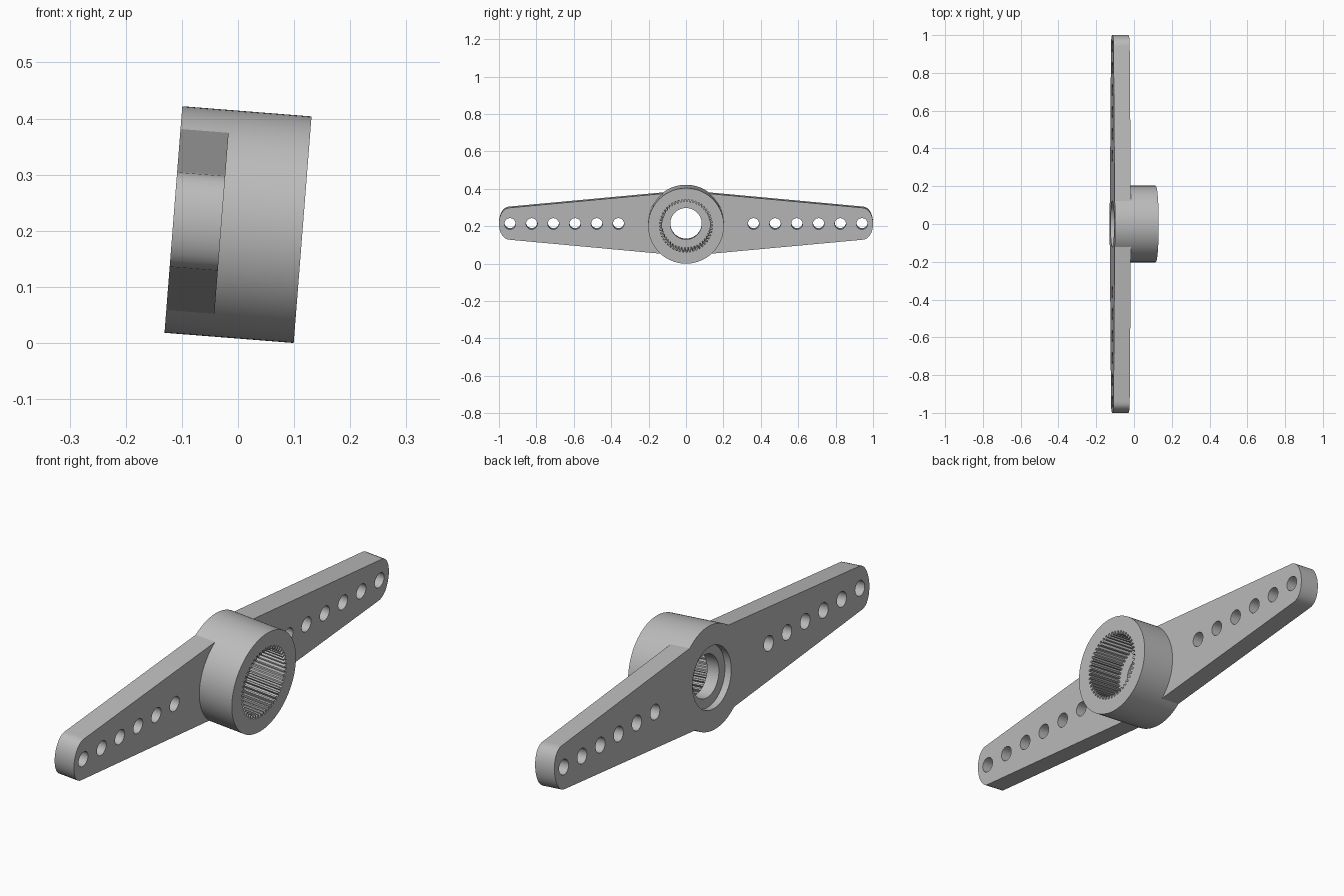
import bpy, bmesh
from math import sin, cos, pi, radians

cube = bpy.data.objects.get("Cube")
if cube:
    bpy.data.objects.remove(cube, do_unlink=True)

HUB_R, HALF_LEN, ARM_THICK = 0.2025, 0.1155, 0.086
BACK = -HALF_LEN

grey = bpy.data.materials.new("grey plastic")
grey.use_nodes = True
colour = (0.5, 0.5, 0.5, 1)
grey.diffuse_color = colour
grey.node_tree.nodes["Principled BSDF"].inputs["Base Color"].default_value = colour


def prism(name, outline, x0, x1):
    """Extrude a (y, z) outline along x."""
    bm = bmesh.new()
    face = bm.faces.new([bm.verts.new((x0, y, z)) for y, z in outline])
    ext = bmesh.ops.extrude_face_region(bm, geom=[face])
    for v in ext["geom"]:
        if isinstance(v, bmesh.types.BMVert):
            v.co.x = x1
    bmesh.ops.recalc_face_normals(bm, faces=bm.faces)
    mesh = bpy.data.meshes.new(name)
    bm.to_mesh(mesh)
    bm.free()
    mesh.materials.append(grey)
    ob = bpy.data.objects.new(name, mesh)
    bpy.context.collection.objects.link(ob)
    return ob


def circle(r, n, cy=0):
    return [(cy + r * cos(2 * pi * i / n), r * sin(2 * pi * i / n)) for i in range(n)]


def combine(body, other, operation):
    """Apply a boolean and discard the helper."""
    bpy.context.view_layer.objects.active = body
    mod = body.modifiers.new(operation, "BOOLEAN")
    mod.operation, mod.object, mod.solver = operation, other, "EXACT"
    bpy.ops.object.modifier_apply(modifier=mod.name)
    bpy.data.objects.remove(other, do_unlink=True)


# Tapered double arm with rounded tips
ROOT, TIP, TIP_Y = 0.173, 0.086, 0.94
tip = []
for i in range(17):
    a = -pi / 2 + pi * i / 16
    tip.append((TIP_Y + (1 - TIP_Y) * abs(cos(a)) ** 0.9, TIP * sin(a)))
outline = [(0, -ROOT)] + tip + [(0, ROOT)] + [(-y, -z) for y, z in tip]
body = prism("two_arm_lever", outline, BACK, BACK + ARM_THICK)

# Hub
combine(body, prism("hub", circle(HUB_R, 96), BACK, HALF_LEN), "UNION")

# Toothed bore open to the front
TEETH = 48
spline = []
for i in range(TEETH):
    for frac, r in ((0, 0.142), (0.35, 0.142), (0.5, 0.128), (0.85, 0.128)):
        a = 2 * pi * (i + frac) / TEETH
        spline.append((r * cos(a), r * sin(a)))
combine(body, prism("bore_cutter", spline, HALF_LEN - 0.15, 0.3), "DIFFERENCE")

# Screw hole and shallow recess at the back
combine(body, prism("screw_cutter", circle(0.084, 64), -0.3, 0.05), "DIFFERENCE")
combine(body, prism("recess_cutter", circle(0.122, 64), -0.3, BACK + 0.028), "DIFFERENCE")

# Linkage holes along both arms
for side in (-1, 1):
    for i in range(6):
        hole = prism("hole_cutter", circle(0.03, 32, side * (0.361 + 0.116 * i)), -0.3, 0.3)
        combine(body, hole, "DIFFERENCE")

# Tilt and stand on the ground
tilt = radians(4.5)
body.rotation_euler.y = tilt
body.location.z = HUB_R * cos(tilt) + HALF_LEN * sin(tilt)

bpy.ops.object.select_all(action="DESELECT")
body.select_set(True)
bpy.context.view_layer.objects.active = body
bpy.ops.object.shade_smooth_by_angle(angle=radians(25))
